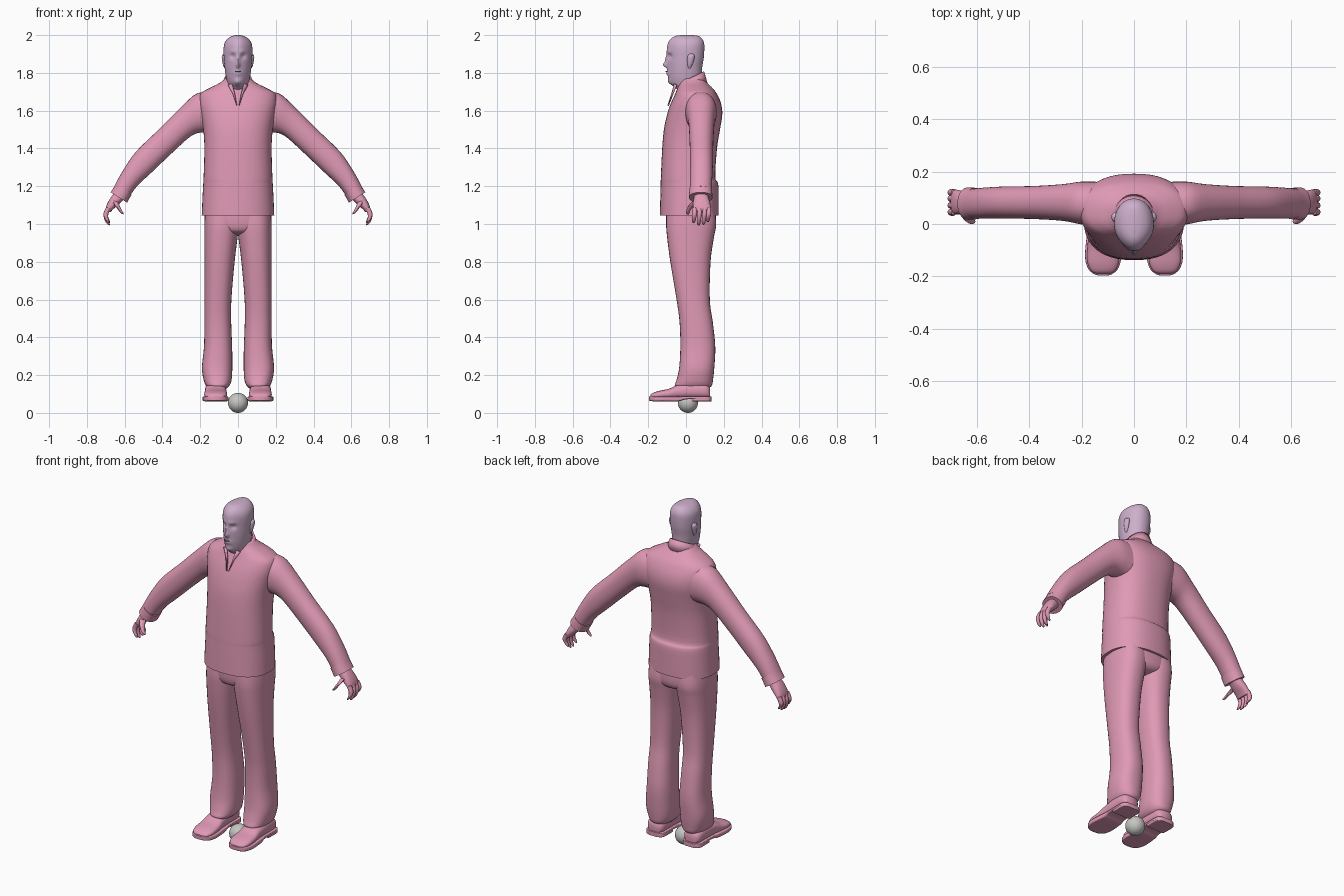
import bpy, bmesh, math
from mathutils import Vector


def material(name, rgb):
    m = bpy.data.materials.new(name)
    m.diffuse_color = (*rgb, 1)
    return m


PINK = material("suit pink", (0.74, 0.32, 0.46))
LILAC = material("head lilac", (0.62, 0.43, 0.61))
GREY = material("ball grey", (0.56, 0.56, 0.54))
MAUVE = material("mouth mauve", (0.30, 0.21, 0.28))


# ---- helpers: a ring is (centre xyz, first half axis xyz, second half axis xyz)
def zring(z, x0, x1, y0, y1):
    return ((x0 + x1) / 2, (y0 + y1) / 2, z, (x1 - x0) / 2, 0, 0, 0, (y1 - y0) / 2, 0)


def yring(y, hw, z0, z1, cx=0.118):
    return (cx, y, (z0 + z1) / 2, hw, 0, 0, 0, 0, (z1 - z0) / 2)


def limb_ring(ux, uz, lx, lz, cy, hy):
    return ((ux + lx) / 2, cy, (uz + lz) / 2, (ux - lx) / 2, 0, (uz - lz) / 2, 0, hy, 0)


def catmull(p, steps):
    out = []
    for i in range(len(p) - 1):
        a, b, c, d = p[max(i - 1, 0)], p[i], p[i + 1], p[min(i + 2, len(p) - 1)]
        for s in range(steps):
            t = s / steps
            out.append(tuple(0.5 * (2 * q + (r - o) * t + (2 * o - 5 * q + 4 * r - w) * t * t
                             + (3 * q - o - 3 * r + w) * t ** 3)
                             for o, q, r, w in zip(a, b, c, d)))
    return out + [p[-1]]


def finish(bm, name, mat, mirror=False, angle=45):
    bmesh.ops.recalc_face_normals(bm, faces=bm.faces[:])
    me = bpy.data.meshes.new(name)
    bm.to_mesh(me)
    bm.free()
    me.materials.append(mat)
    ob = bpy.data.objects.new(name, me)
    bpy.context.collection.objects.link(ob)
    bpy.ops.object.select_all(action='DESELECT')
    bpy.context.view_layer.objects.active = ob
    ob.select_set(True)
    bpy.ops.object.shade_smooth_by_angle(angle=math.radians(angle))
    if mirror:
        ob.modifiers.new("mirror", 'MIRROR').use_clip = False
    return ob


def loft(bm, rings, n=2.0, seg=32, steps=4):
    """Skin superellipse rings into a closed form."""
    def power(v):
        return math.copysign(abs(v) ** (2 / n), v)
    loops = []
    for r in catmull(rings, steps):
        c, u, v = Vector(r[:3]), Vector(r[3:6]), Vector(r[6:])
        loops.append([bm.verts.new(c + u * power(math.cos(t)) + v * power(math.sin(t)))
                      for t in (2 * math.pi * k / seg for k in range(seg))])
    for a, b in zip(loops, loops[1:]):
        for k in range(seg):
            j = (k + 1) % seg
            bm.faces.new((a[k], a[j], b[j], b[k]))
    bm.faces.new(loops[0])
    bm.faces.new(loops[-1])


def part(name, mat, rings, n=2.0, mirror=False, seg=32, steps=4):
    bm = bmesh.new()
    loft(bm, rings, n, seg, steps)
    return finish(bm, name, mat, mirror)


def tube(bm, pts, radii, seg=10):
    """Finger-like tube running mostly downwards."""
    rings = [(*p, r, 0, r * 0.3, 0, r, 0) for p, r in zip(pts, radii)]
    loft(bm, rings, 2, seg, 3)


# ---- jacket body
part("jacket", PINK, [zring(z, -w, w, f, b) for z, w, f, b in (
    (1.045, .192, -.138, .172), (1.14, .188, -.136, .172), (1.215, .184, -.134, .170),
    (1.25, .182, -.133, .155), (1.40, .178, -.126, .164), (1.50, .184, -.117, .180),
    (1.58, .198, -.100, .192), (1.64, .207, -.080, .185), (1.69, .198, -.057, .163),
    (1.72, .150, -.045, .140), (1.745, .100, -.036, .115), (1.77, .068, -.028, .095))],
    n=2.35, seg=48)

# ---- sleeves and cuffs
part("sleeve", PINK, [limb_ring(*r) for r in (
    (.12, 1.70, .12, 1.48, .075, .085), (.215, 1.692, .18, 1.485, .08, .082),
    (.30, 1.62, .245, 1.468, .082, .070), (.42, 1.50, .345, 1.38, .082, .063),
    (.54, 1.383, .45, 1.28, .082, .061), (.608, 1.285, .53, 1.205, .080, .059),
    (.655, 1.20, .575, 1.145, .078, .057))], n=2.2, mirror=True)
part("cuff", PINK, [limb_ring(*r) for r in (
    (.645, 1.215, .563, 1.155, .078, .060), (.660, 1.19, .575, 1.135, .078, .061),
    (.674, 1.168, .587, 1.113, .078, .062))], n=2.2, mirror=True)

# ---- hands: palm, four curled fingers, thumb
bm = bmesh.new()
loft(bm, [(.628, .08, 1.150, .026, 0, .017, 0, .036, 0),
          (.655, .082, 1.118, .024, 0, .014, 0, .044, 0),
          (.678, .084, 1.088, .019, 0, .008, 0, .047, 0),
          (.688, .084, 1.066, .013, 0, .004, 0, .044, 0)], 2.4, 20, 3)
for y, drop in ((.046, .012), (.072, 0), (.098, .003), (.121, .018)):
    tube(bm, [(.686, y, 1.085), (.699, y, 1.055), (.698, y - .003, 1.028 + drop / 2),
              (.690, y - .005, 1.005 + drop), (.683, y - .005, .994 + drop)],
         [.012, .0125, .0115, .010, .005])
tube(bm, [(.648, .050, 1.120), (.640, .028, 1.098), (.627, .014, 1.076),
          (.616, .010, 1.060), (.611, .010, 1.052)], [.016, .015, .012, .010, .005])
finish(bm, "hand", PINK, True)

# ---- trousers: hips and two legs
part("trouser_hips", PINK, [zring(z, -w, w, f, b) for z, w, f, b in (
    (1.09, .172, -.105, .155), (1.03, .176, -.106, .160), (.98, .150, -.100, .155),
    (.955, .085, -.080, .130), (.94, .03, -.02, .06))], n=2.4)
part("trouser_leg", PINK, [zring(*r) for r in (
    (1.09, -.01, .172, -.100, .150), (1.00, -.005, .178, -.105, .160),
    (.93, .002, .178, -.100, .148), (.80, .018, .177, -.083, .130),
    (.60, .035, .177, -.050, .126), (.48, .036, .178, -.034, .142),
    (.35, .031, .180, -.030, .155), (.24, .030, .191, -.036, .150),
    (.175, .034, .182, -.050, .143), (.145, .045, .170, -.060, .137),
    (.13, .060, .155, -.045, .120))], n=2.4, mirror=True)

# ---- shoes: upper, sole and heel
part("shoe_upper", PINK, [yring(*r) for r in (
    (.128, .035, .075, .135), (.105, .052, .075, .155), (.04, .056, .075, .165),
    (-.04, .056, .075, .150), (-.09, .060, .075, .128), (-.145, .060, .075, .116),
    (-.178, .046, .075, .104), (-.190, .025, .078, .092))], n=2.5, mirror=True)
part("shoe_sole", PINK, [yring(*r) for r in (
    (.135, .030, .072, .086), (.115, .057, .072, .088), (.04, .059, .074, .088),
    (-.01, .059, .070, .088), (-.04, .062, .061, .088), (-.12, .069, .061, .088),
    (-.165, .060, .061, .088), (-.188, .040, .063, .088), (-.197, .018, .066, .087))],
    n=7, mirror=True)
part("shoe_heel", PINK, [yring(*r) for r in (
    (.135, .030, .061, .08), (.115, .057, .061, .08), (.035, .058, .061, .08))],
    n=7, mirror=True)

# ---- head and neck, with the face pushed in and out by soft bumps
bm = bmesh.new()
loft(bm, [zring(z, -w, w, f, b) for z, w, f, b in (
    (1.66, .054, -.030, .085), (1.70, .054, -.038, .085), (1.722, .052, -.058, .084),
    (1.745, .056, -.083, .082), (1.78, .064, -.095, .082), (1.83, .071, -.099, .086),
    (1.88, .075, -.100, .094), (1.93, .076, -.101, .097), (1.96, .070, -.094, .095),
    (1.982, .054, -.078, .084), (1.995, .032, -.056, .066), (2.0, .010, -.025, .035))],
    n=2.15, seg=72, steps=6)
BUMPS = ((.028, .014, 1.888, .013, .013), (-.028, .014, 1.888, .013, .013),
         (0, .010, 1.842, .014, -.022), (0, .009, 1.872, .022, -.010),
         (0, .020, 1.797, .010, -.007), (0, .022, 1.752, .014, -.008),
         (.024, .016, 1.912, .009, -.005), (-.024, .016, 1.912, .009, -.005))
for v in bm.verts:
    x, y, z = v.co
    if y < 0 and z > 1.72:
        v.co.x *= 1 - .30 * (y / .1) ** 2
        for bx, sx, bz, sz, push in BUMPS:
            v.co.y += push * math.exp(-((v.co.x - bx) / sx) ** 2 - ((z - bz) / sz) ** 2)
finish(bm, "head", LILAC, angle=60)

# ---- mouth, ears
part("mouth", MAUVE, [(0, -.104, 1.811, .005, 0, 0, 0, .003, 0),
                      (0, -.104, 1.808, .018, 0, 0, 0, .006, 0),
                      (0, -.104, 1.804, .008, 0, 0, 0, .004, 0)], seg=16)
part("ear", LILAC, [zring(z, .060, x, f, b) for z, x, f, b in (
    (1.822, .070, .012, .022), (1.84, .079, .008, .032), (1.87, .085, .006, .043),
    (1.892, .085, .010, .045), (1.902, .074, .020, .036))], mirror=True, seg=16)

# ---- stand-up collar, open at the front and higher at the back
bm = bmesh.new()
pairs = []
for k in range(33):
    a = math.radians(-90 + 22 + (360 - 44) * k / 32)
    c, s = math.cos(a), math.sin(a)
    h = (s + 1) / 2
    low = bm.verts.new((.084 * c, .035 + .078 * s, 1.725 + .025 * h))
    top = bm.verts.new((.070 * c, .026 + .070 * s, 1.742 + .066 * h))
    pairs.append((low, top))
for p, q in zip(pairs, pairs[1:]):
    bm.faces.new((p[0], q[0], q[1], p[1]))
collar = finish(bm, "collar", PINK)
collar.modifiers.new("thickness", 'SOLIDIFY').thickness = .008

# ---- lapel flaps beside the neck opening
bm = bmesh.new()
bm.faces.new([bm.verts.new(p) for p in (
    (.004, -.091, 1.625), (.026, -.066, 1.69), (.052, -.048, 1.735),
    (.030, -.056, 1.742), (.016, -.070, 1.69))])
lapel = finish(bm, "lapel", PINK, True)
lapel.modifiers.new("thickness", 'SOLIDIFY').thickness = .008

# ---- ball between the feet
bm = bmesh.new()
bmesh.ops.create_uvsphere(bm, u_segments=32, v_segments=16, radius=.053)
bmesh.ops.translate(bm, verts=bm.verts[:], vec=(0, .01, .053))
finish(bm, "ball", GREY)
